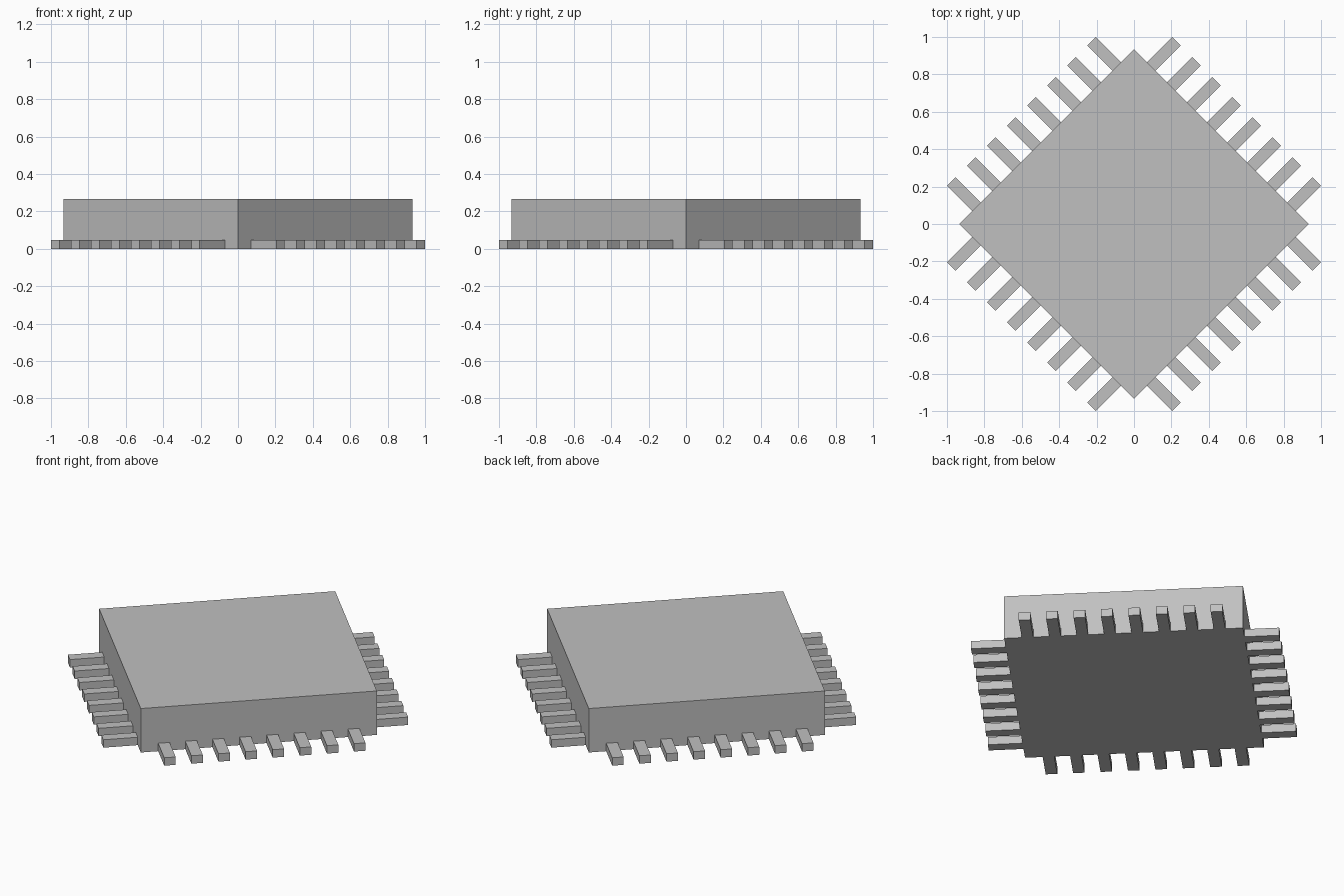
import bpy
import math
from mathutils import Matrix

if "Cube" in bpy.data.objects:
    bpy.data.objects.remove(bpy.data.objects["Cube"], do_unlink=True)

BODY_HALF, BODY_HEIGHT = 0.66, 0.267
PIN_REACH, PIN_WIDTH, PIN_HEIGHT = 0.852, 0.064, 0.048
PINS_PER_SIDE, PIN_PITCH = 8, 0.1516

grey = bpy.data.materials.new("grey")
grey.use_nodes = True
colour = (0.53, 0.53, 0.53, 1)
grey.diffuse_color = colour
grey.node_tree.nodes["Principled BSDF"].inputs["Base Color"].default_value = colour


def block(name, size, centre, angle):
    """Box standing on the ground, turned about the model's vertical axis."""
    bpy.ops.mesh.primitive_cube_add(size=1)
    obj = bpy.context.object
    obj.name = name
    turn = Matrix.Rotation(angle, 4, "Z")
    place = Matrix.Translation((centre[0], centre[1], size[2] / 2))
    obj.data.transform(turn @ place @ Matrix.Diagonal((*size, 1)))
    obj.data.materials.append(grey)
    return obj


# Square package body, standing on its diagonal
block("chip_body", (2 * BODY_HALF, 2 * BODY_HALF, BODY_HEIGHT), (0, 0), math.pi / 4)

# Row of flat pins along each of the four sides
length = PIN_REACH - BODY_HALF
for side in range(4):
    angle = math.pi / 4 + side * math.pi / 2
    for i in range(PINS_PER_SIDE):
        offset = (i - (PINS_PER_SIDE - 1) / 2) * PIN_PITCH
        block(f"pin_side_{side + 1}_{i + 1}", (length, PIN_WIDTH, PIN_HEIGHT),
              (BODY_HALF + length / 2, offset), angle)
